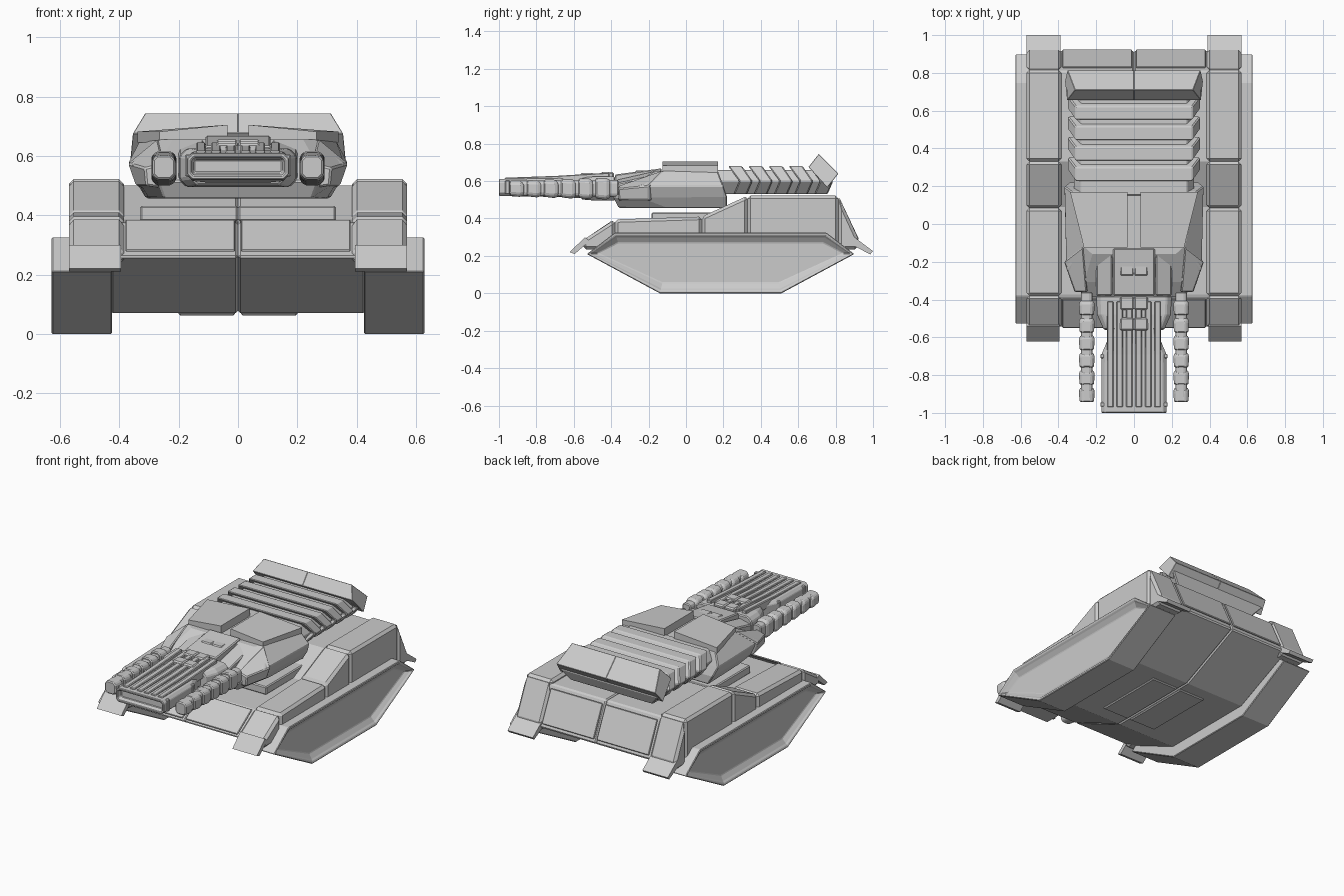
import bpy, bmesh

if "Cube" in bpy.data.objects:
    bpy.data.objects.remove(bpy.data.objects["Cube"])

grey = bpy.data.materials.new("armour_grey")
grey.diffuse_color = (0.6, 0.6, 0.6, 1)
grey.use_nodes = True
grey.node_tree.nodes["Principled BSDF"].inputs["Base Color"].default_value = grey.diffuse_color


def skin(name, rings, bevel=0.006, mirror=False, panel=False, closed=True):
    """Loft equal-sized point rings, cap both ends, bevel the edges."""
    bm = bmesh.new()
    vs = [[bm.verts.new(p) for p in r] for r in rings]
    n = len(vs[0])
    for a, b in zip(vs, vs[1:]):
        for i in range(n):
            j = (i + 1) % n
            bm.faces.new((a[i], a[j], b[j], b[i]))
    bm.faces.new(vs[0][::-1])
    end = bm.faces.new(vs[-1])
    bmesh.ops.recalc_face_normals(bm, faces=bm.faces)
    if panel:  # recessed panel in the last cap
        for t, d in panel:
            bmesh.ops.inset_region(bm, faces=[end], thickness=t, depth=d)
    me = bpy.data.meshes.new(name)
    bm.to_mesh(me)
    bm.free()
    me.materials.append(grey)
    ob = bpy.data.objects.new(name, me)
    bpy.context.collection.objects.link(ob)
    if mirror:
        m = ob.modifiers.new("Mirror", 'MIRROR')
        m.use_mirror_merge = False
    if bevel:
        b = ob.modifiers.new("Bevel", 'BEVEL')
        b.width, b.segments, b.limit_method = bevel, 1, 'ANGLE'
    return ob


def prism(name, pts, x0, x1, **k):
    """Side profile (y, z) pushed from x0 to x1, mirrored."""
    return skin(name, [[(x, y, z) for y, z in pts] for x in (x0, x1)], mirror=True, **k)


def box(name, x0, x1, y0, y1, z0, z1, **k):
    return prism(name, [(y0, z0), (y1, z0), (y1, z1), (y0, z1)], x0, x1, **k)


def levels(name, lv, **k):
    """Stack of symmetric outlines: (z, [(y, half width)...])."""
    return skin(name, [[(w, y, z) for y, w in o] + [(-w, y, z) for y, w in o[::-1]]
                       for z, o in lv], **k)


def barrel(name, x, secs, **k):
    """Octagonal tube along y: sections (y, z centre, half width, half height)."""
    rings = []
    for y, zc, w, h in secs:
        c = 0.4 * min(w, h)
        q = [(w, h - c), (w - c, h), (c - w, h), (-w, h - c),
             (-w, c - h), (c - w, -h), (w - c, -h), (w, c - h)]
        rings.append([(x + a, y, zc + b) for a, b in q])
    return skin(name, rings, **k)


# Track pods with recessed side panel
prism("track_pod", [(-.53, .21), (-.14, 0), (.51, 0), (.90, .21), (.75, .325), (-.38, .325)],
      .425, .628, panel=[(.015, 0), (.012, -.012), (.03, -.02)], bevel=.005)

# Hull halves meet in a centre groove
prism("hull", [(-.14, .07), (.5, .07), (.92, .26), (.81, .5), (.33, .5), (.09, .385),
               (-.38, .375), (-.55, .26)], 0, .43, bevel=.008)
box("belly_plate", .01, .2, -.05, .42, .062, .08)
prism("front_plate", [(-.545, .275), (-.395, .378), (-.40, .386), (-.552, .283)], .01, .38, bevel=.004)
prism("rear_plate", [(.915, .285), (.825, .48), (.833, .484), (.925, .289)], .01, .38, bevel=.004)
box("turret_ring", 0, .33, -.185, .2, .38, .432)

# Sponsons over the tracks, in bevelled segments
tops = [(-.55, .285), (-.38, .395), (.085, .41), (.33, .522), (.815, .522), (.92, .295)]
for (ya, za), (yb, zb) in zip(tops, tops[1:]):
    prism("sponson_segment", [(ya, .235), (yb, .235), (yb, zb), (ya, za)], .385, .57, bevel=.016)

# Mud flaps
prism("front_flap", [(-.54, .30), (-.515, .28), (-.595, .21), (-.622, .22)], .395, .57, bevel=0)
prism("rear_flap", [(.90, .30), (.885, .26), (.985, .208), (1.0, .225)], .39, .57, bevel=0)

# Turret shell
levels("turret_shell", [
    (.457, [(-.36, .25), (-.1, .30), (.22, .31)]),
    (.515, [(-.39, .27), (-.25, .335), (.22, .345)]),
    (.575, [(-.31, .27), (-.24, .36), (.20, .37)]),
    (.655, [(-.16, .22), (-.12, .265), (.17, .33)])])

# Sloped roof slabs
skin("roof_slab", [[(.035, y, .655), (w, y, .645), (w, y, .682), (.035, y, .705)]
                   for y, w in ((-.125, .265), (.17, .338))], mirror=True, bevel=0)

# Cheek armour at the turret front
skin("cheek_armour", [
    [(.24, -.36, .49), (.31, -.36, .50), (.315, -.36, .56), (.25, -.36, .575)],
    [(.25, -.12, .47), (.345, -.2, .50), (.372, -.2, .575), (.27, -.12, .66)]], mirror=True)

# Rear bustle core and chevron ribs
levels("bustle_core", [(.53, [(.15, .27), (.72, .27)]), (.60, [(.15, .32), (.74, .32)]),
                       (.66, [(.15, .28), (.70, .28)])])
for i in range(5):
    y = .225 + .108 * i
    levels("bustle_rib", [(.53, [(y + .03, .29), (y + .10, .29)]),
                          (.60, [(y + .06, .352), (y + .13, .352)]),
                          (.68, [(y, .31), (y + .075, .31)])])
# Raised rear fin
fin = [(.655, .675, .355), (.71, .745, .312), (.815, .64, .352), (.755, .565, .365)]
skin("rear_fin", [[(s * w * k, y, z) for y, z, w in fin] for s, k in ((1, 0), (1, 1))],
     mirror=True, bevel=.002)

# Gun mount and main gun
skin("gun_mount", [[(-.11, y, .5), (.11, y, .5), (.11, y, t), (-.11, y, t)]
                   for y, t in ((-.38, .635), (-.13, .668))])
skin("mount_shoulder", [[(.115, y, .5), (.2, y, .5), (.2, y, t - .02), (.115, y, t)]
                        for y, t in ((-.38, .605), (-.16, .655))], mirror=True)
barrel("gun_collar", 0, [(-.38, .56, .2, .065), (-.48, .56, .195, .065), (-.56, .56, .16, .058)])
barrel("gun_barrel", 0, [(-.5, .565, .125, .055), (-.58, .565, .125, .055), (-.69, .565, .172, .05),
                         (-1.0, .565, .172, .045)], panel=[(.015, 0), (.01, -.03)])
for x in (0.005, .055, .105):
    skin("gun_rail", [[(x, y, .58), (x + .038, y, .58), (x + .036, y, t), (x + .004, y, t)]
                      for y, t in ((-.97, .618), (-.69, .628), (-.41, .645))],
         mirror=True, bevel=.004)
for y in (-.24, -.42, -.53):
    box("gun_clamp", .0, .075, y - .035, y + .035, .6, .665 - .04 * abs(y), bevel=.008)
for y in (-.70, -.955):
    box("barrel_band", 0, .178, y - .012, y + .012, .53, .605, bevel=.004)

# Segmented side guns
barrel("side_gun_core", .25, [(-.36, .56, .03, .045), (-.94, .562, .03, .04)], mirror=True)
for i in range(6):
    y = -.405 - .092 * i
    h = .058 - .003 * i
    barrel("side_gun_segment", .25, [(y, .558, .034, h - .012), (y - .02, .558, .042, h),
                                     (y - .078, .562, .038, h - .003)], mirror=True)
